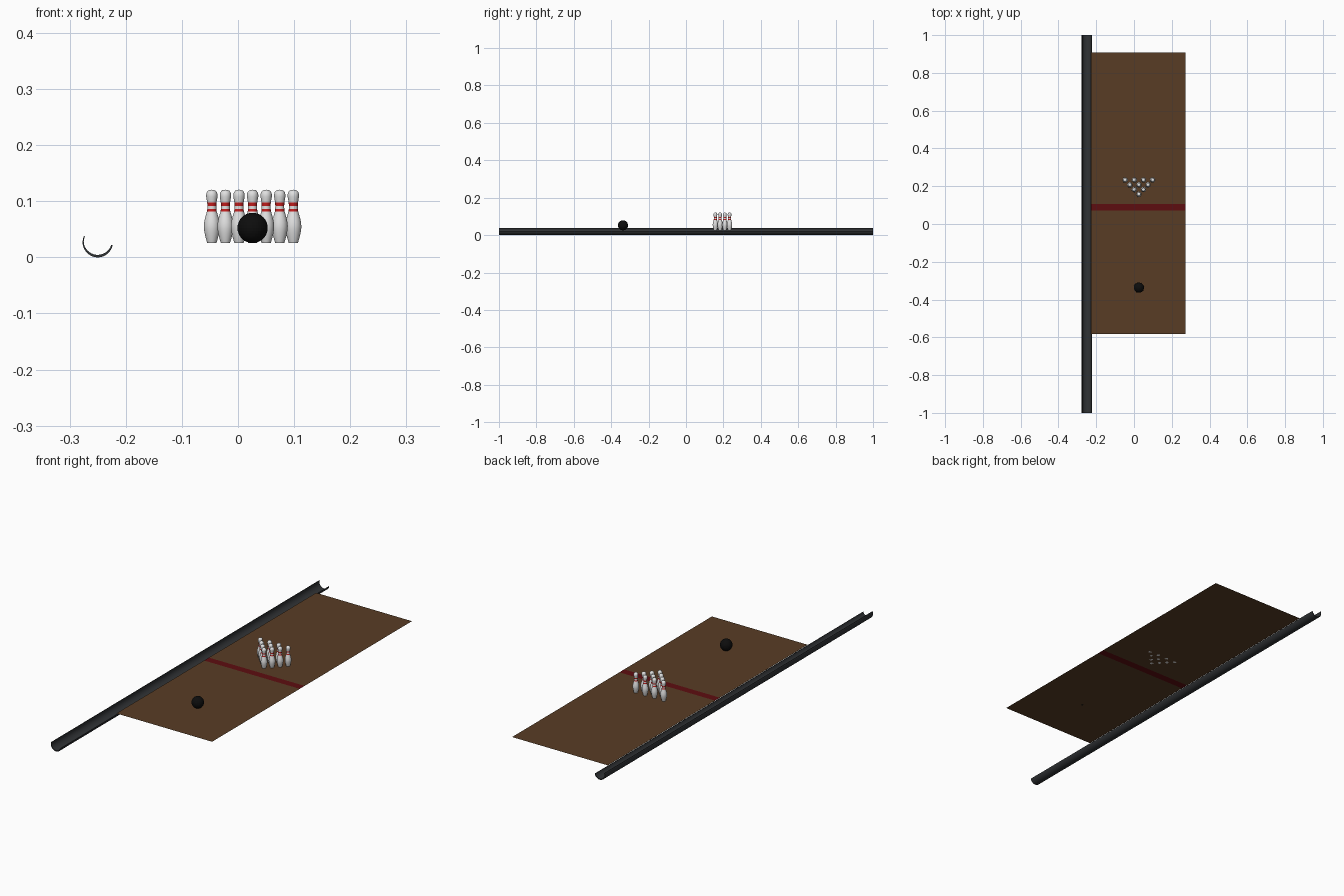
import bpy, bmesh, math

if "Cube" in bpy.data.objects:
    bpy.data.objects.remove(bpy.data.objects["Cube"])


def material(name, rgb):
    m = bpy.data.materials.new(name)
    m.diffuse_color = (*rgb, 1)
    m.use_nodes = True
    m.node_tree.nodes["Principled BSDF"].inputs["Base Color"].default_value = m.diffuse_color
    return m


WOOD = material("brown lane", (0.098, 0.046, 0.018))
LINE = material("dark red line", (0.11, 0.004, 0.005))
GUTTER = material("charcoal gutter", (0.03, 0.033, 0.036))
BALL = material("black ball", (0.004, 0.004, 0.004))
WHITE = material("pin white", (0.75, 0.75, 0.75))
RED = material("pin red", (0.55, 0.012, 0.012))

FLOOR = 0.026      # height of the lane surface
MID = 0.026        # x of ball and head pin


def make(name, bm, mats):
    mesh = bpy.data.meshes.new(name)
    bmesh.ops.recalc_face_normals(bm, faces=bm.faces)
    bm.to_mesh(mesh)
    bm.free()
    for m in mats:
        mesh.materials.append(m)
    ob = bpy.data.objects.new(name, mesh)
    bpy.context.collection.objects.link(ob)
    return ob


# Lane: thin sheet in three strips, the middle one is the painted line
bm = bmesh.new()
rows = [[bm.verts.new((x, y, FLOOR)) for x in (-0.227, 0.273)]
        for y in (-0.583, 0.071, 0.107, 0.907)]
for i in range(3):
    f = bm.faces.new((rows[i][0], rows[i][1], rows[i + 1][1], rows[i + 1][0]))
    f.material_index = 1 if i == 1 else 0
make("lane", bm, [WOOD, LINE])

# Gutter: open trough, thickest at the bottom, extruded along y
bm = bmesh.new()
R, N = 0.027, 18
outer, inner = [], []
for i in range(N + 1):
    a = math.radians(156 + (349 - 156) * i / N)
    t = 0.002 + 0.0025 * max(0, -math.sin(a))
    for loop, r in ((outer, R), (inner, R - t)):
        loop.append((-0.25 + r * math.cos(a), R + r * math.sin(a)))
section = outer + inner[::-1]
ends = [[bm.verts.new((x, y, z)) for x, z in section] for y in (-1, 1)]
n = len(section)
for i in range(n):
    j = (i + 1) % n
    bm.faces.new((ends[0][i], ends[0][j], ends[1][j], ends[1][i]))
for e in ends:
    for i in range(N):
        bm.faces.new((e[i], e[i + 1], e[n - 2 - i], e[n - 1 - i]))
make("gutter", bm, [GUTTER])

# Ball
bm = bmesh.new()
bmesh.ops.create_uvsphere(bm, u_segments=32, v_segments=16, radius=0.027)
ball = make("ball", bm, [BALL])
ball.location = (MID, -0.337, FLOOR + 0.0265)

# Pin: lathed profile (radius, height) with two red neck bands
profile = [(0.0082, 0), (0.0092, 0.003), (0.0112, 0.010), (0.0131, 0.018),
           (0.0141, 0.025), (0.0143, 0.030), (0.0138, 0.036), (0.0124, 0.043),
           (0.0104, 0.050), (0.0088, 0.0555), (0.0081, 0.060),
           (0.0079, 0.066), (0.0083, 0.0715), (0.0092, 0.077),
           (0.0101, 0.082), (0.0101, 0.086), (0.0091, 0.090),
           (0.0068, 0.0928), (0.0036, 0.0942)]
SIDES = 24
bm = bmesh.new()
rings = [[bm.verts.new((r * math.cos(2 * math.pi * k / SIDES),
                        r * math.sin(2 * math.pi * k / SIDES), z))
          for k in range(SIDES)] for r, z in profile]
bm.faces.new(rings[0])
tip = bm.verts.new((0, 0, 0.0946))
for k in range(SIDES):
    j = (k + 1) % SIDES
    for lo, hi in zip(rings, rings[1:]):
        f = bm.faces.new((lo[k], lo[j], hi[j], hi[k]))
        z = f.calc_center_median().z
        f.material_index = int(0.0555 < z < 0.060 or 0.066 < z < 0.0715)
    bm.faces.new((rings[-1][k], rings[-1][j], tip))
for f in bm.faces:
    f.smooth = len(f.verts) < 5
first = make("pin_1", bm, [WHITE, RED])

# Ten pins in a triangle pointing at the ball
count = 0
for row in range(4):
    for i in range(row + 1):
        count += 1
        pin = first
        if count > 1:
            pin = bpy.data.objects.new(f"pin_{count}", first.data)
            bpy.context.collection.objects.link(pin)
        pin.location = (MID + (i - row / 2) * 0.0484, 0.157 + row * 0.0253, FLOOR)
